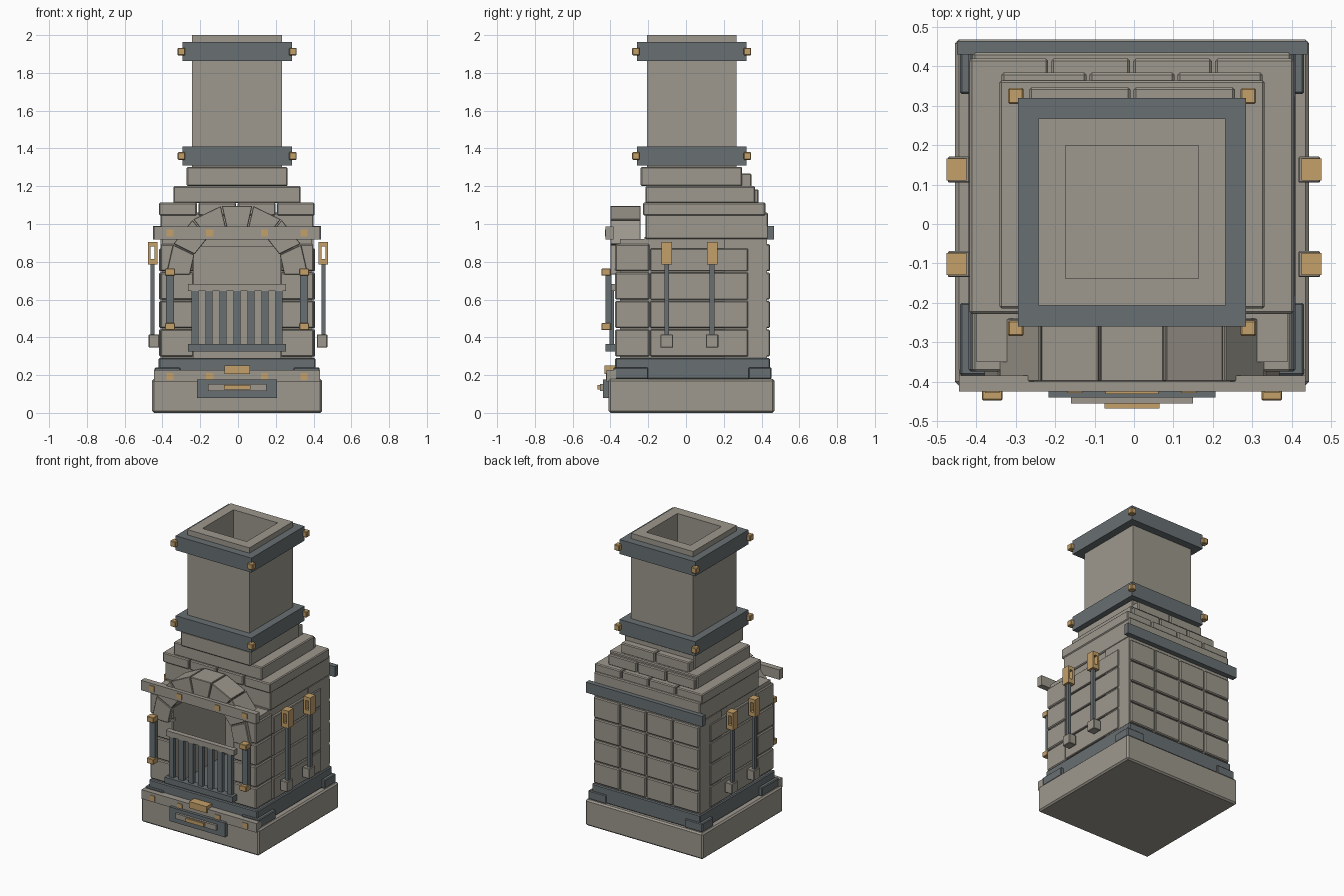
import bpy, bmesh, math
from mathutils import Matrix, Vector

if "Cube" in bpy.data.objects:
    bpy.data.objects.remove(bpy.data.objects["Cube"], do_unlink=True)

MID = -0.005          # centre line of the body in x


def material(name, rgb):
    mat = bpy.data.materials.new(name)
    mat.use_nodes = True
    color = (*rgb, 1)
    mat.diffuse_color = color
    for node in mat.node_tree.nodes:
        if node.type == 'BSDF_PRINCIPLED':
            node.inputs["Base Color"].default_value = color
            node.inputs["Roughness"].default_value = 0.8
    return mat


stone = material("warm grey stone", (.34, .315, .27))
iron = material("blue grey iron", (.14, .16, .17))
brass = material("dull brass", (.55, .35, .14))


def finish(name, bm, mat, bevel):
    bmesh.ops.recalc_face_normals(bm, faces=bm.faces)
    mesh = bpy.data.meshes.new(name)
    bm.to_mesh(mesh)
    bm.free()
    mesh.materials.append(mat)
    obj = bpy.data.objects.new(name, mesh)
    bpy.context.collection.objects.link(obj)
    if bevel:
        mod = obj.modifiers.new("edge_bevel", 'BEVEL')
        mod.width = bevel
        mod.segments = 1
    return obj


def boxes(name, mat, ranges, bevel=0):
    """One object from several boxes, each given as x, y and z ranges."""
    bm = bmesh.new()
    for box in ranges:
        low = Vector([min(r) for r in box])
        high = Vector([max(r) for r in box])
        place = Matrix.Translation((low + high) / 2) @ Matrix.Diagonal((high - low).to_4d())
        place[3][3] = 1
        bmesh.ops.create_cube(bm, size=1, matrix=place)
    return finish(name, bm, mat, bevel)


def about(center, width):
    return (center - width / 2, center + width / 2)


def flank(side, inner, outer):
    """An x range on one side of the centre line."""
    return (MID + side * inner, MID + side * outer)


def split(start, end, count, gap=.008):
    step = (end - start) / count
    return [(start + i * step + gap / 2, start + (i + 1) * step - gap / 2) for i in range(count)]


SIDES = (-1, 1)
full = flank(1, -.405, .405)

# Plinth, iron skirt and its corner brackets
boxes("plinth", stone, [(flank(1, -.45, .45), (-.41, .468), (0, .18))], .01)
boxes("iron_skirt", iron, [(flank(1, -.415, .415), (-.375, .445), (.18, .29))], .006)
brackets = []
for s in SIDES:
    brackets += [(flank(s, .3, .437), (-.385, -.2), (.18, .24)),
                 (flank(s, .3, .437), (.33, .453), (.18, .24))]
boxes("skirt_brackets", iron, brackets, .005)

# Firebox core, open at the front
core = [(flank(s, .23, .395), (-.35, .43), (.28, .92)) for s in SIDES]
core += [(full, (.2, .43), (.28, .92)), (flank(1, -.39, .39), (-.22, .43), (.88, .93))]
boxes("firebox_core", stone, core)

# Brick courses on the sides, front pillars and back
bricks, panels = [], []
for row in split(.295, .897, 4):
    for s in SIDES:
        bricks.append((flank(s, .23, .405), (-.375, -.194), row))
        panels.append((flank(s, .3, .412), (-.188, .328), (row[0], min(row[1], .87))))
    bricks += [(col, (.332, .445), row) for col in split(*full, 4)]
boxes("wall_bricks", stone, bricks, .006)
boxes("side_panels", stone, panels, .004)

# Stepped hood
boxes("hood_base", stone, [(flank(1, -.405, .405), (-.215, .435), (.92, 1.06))], .006)
boxes("hood_lower_bricks", stone,
      [(col, (-.228, .42), (1.045, 1.113)) for col in split(-.422, .41, 4)], .006)
boxes("hood_middle", stone, [(flank(1, -.337, .337), (-.215, .365), (1.11, 1.2))], .006)
boxes("hood_middle_bricks", stone,
      [(col, (.3, .385), (1.11, 1.183)) for col in split(-.34, .33, 3)], .006)
boxes("hood_upper", stone, [(flank(1, -.267, .267), (-.24, .297), (1.2, 1.302))], .006)
boxes("hood_upper_bricks", stone,
      [(col, (.25, .347), (1.195, 1.267)) for col in split(-.27, .26, 2)], .006)

# Chimney: square tube with a flue
cx, cy = MID, .03
flue = boxes("chimney", stone, [(about(cx, .475), about(cy, .475), (1.28, 2))])
bm = bmesh.new()
bm.from_mesh(flue.data)
top = max(bm.faces, key=lambda f: f.calc_center_median().z)
bmesh.ops.inset_region(bm, faces=[top], thickness=.097)
hole = bmesh.ops.extrude_discrete_faces(bm, faces=[top])["faces"][0]
bmesh.ops.translate(bm, verts=hole.verts, vec=(0, 0, -.35))
bm.to_mesh(flue.data)
bm.free()

# Chimney straps with corner studs
for label, z in (("lower", 1.36), ("upper", 1.913)):
    ring = []
    for s in SIDES:
        ring += [(about(cx + s * .26, .06), about(cy, .58), about(z, .1)),
                 (about(cx, .46), about(cy + s * .26, .06), about(z, .1))]
    boxes(label + "_chimney_strap", iron, ring)
    boxes(label + "_strap_studs", brass,
          [(about(cx + a * .295, .04), about(cy + b * .295, .04), about(z, .04))
           for a in SIDES for b in SIDES], .004)

# Arch of wedge stones over the opening
STONES, SPRING = 7, .73
bm = bmesh.new()
for i in range(STONES):
    a0 = math.pi * i / STONES + .008
    a1 = math.pi * (i + 1) / STONES - .008
    ends = []
    for y in (-.4, -.24):
        ends.append([bm.verts.new((MID + r * math.cos(a), y, SPRING + r * math.sin(a)))
                     for r, a in ((.25, a0), (.375, a0), (.375, a1), (.25, a1))])
    front, back = ends
    bm.faces.new(front)
    bm.faces.new(back[::-1])
    for k in range(4):
        n = (k + 1) % 4
        bm.faces.new((front[k], back[k], back[n], front[n]))
finish("arch_stones", bm, stone, .003)

# Front crossbars, rear strap and brass rivets
wide = flank(1, -.44, .44)
boxes("mantel_bar", stone, [(wide, (-.425, -.385), (.918, .986))])
boxes("sill_bar", stone, [(wide, (-.42, -.37), (.165, .228))])
boxes("rear_strap", iron, [(flank(1, -.445, .445), (.43, .465), (.918, .99))])
boxes("rivets", brass,
      [(about(MID + s * x, .038), (-y - .004, -y + .01), about(z, .036))
       for s in SIDES for x in (.145, .355) for y, z in ((.425, .953), (.42, .192))])

# Fire grate
boxes("grate_rail", stone, [(about(MID, .52), (-.41, -.375), (.645, .682))])
boxes("grate_foot", iron, [(about(MID, .52), (-.425, -.375), (.325, .365))])
boxes("grate_bars", iron,
      [(about(MID + i * .074, .036), (-.405, -.38), (.36, .65)) for i in range(-3, 4)])

# Upright rods on the front pillars
boxes("front_rods", iron, [(about(MID + s * .355, .042), (-.425, -.395), (.44, .76)) for s in SIDES])
boxes("front_rod_clasps", brass,
      [(about(MID + s * .355, .052), (-.448, -.4), about(z, .037))
       for s in SIDES for z in (.457, .745)], .003)

# Side pokers: iron shaft, stone foot and a slotted brass loop
shafts, feet, loops = [], [], []
for s in SIDES:
    for y in (-.102, .138):
        shafts.append((about(s * .452, .022), about(y, .026), (.4, .8)))
        feet.append((about(s * .445, .055), about(y, .066), (.345, .415)))
        span = about(y, .056)
        loops += [(about(s * .47, .013), span, (.785, .905)),
                  (about(s * .433, .016), span, (.785, .905)),
                  (about(s * .45, .04), span, (.785, .815)),
                  (about(s * .45, .04), span, (.88, .905))]
boxes("poker_shafts", iron, shafts)
boxes("poker_feet", stone, feet, .003)
boxes("poker_loops", brass, loops)

# Ash drawer on the plinth
boxes("drawer_plate", iron, [(about(MID, .425), (-.44, -.4), (.08, .178))])
boxes("drawer_slot", stone, [(about(MID, .31), (-.456, -.43), (.117, .153))])
boxes("drawer_handle", brass, [(about(MID, .14), (-.468, -.45), (.123, .148))])
boxes("drawer_latch", brass, [(about(MID, .135), (-.432, -.37), (.205, .25))])
